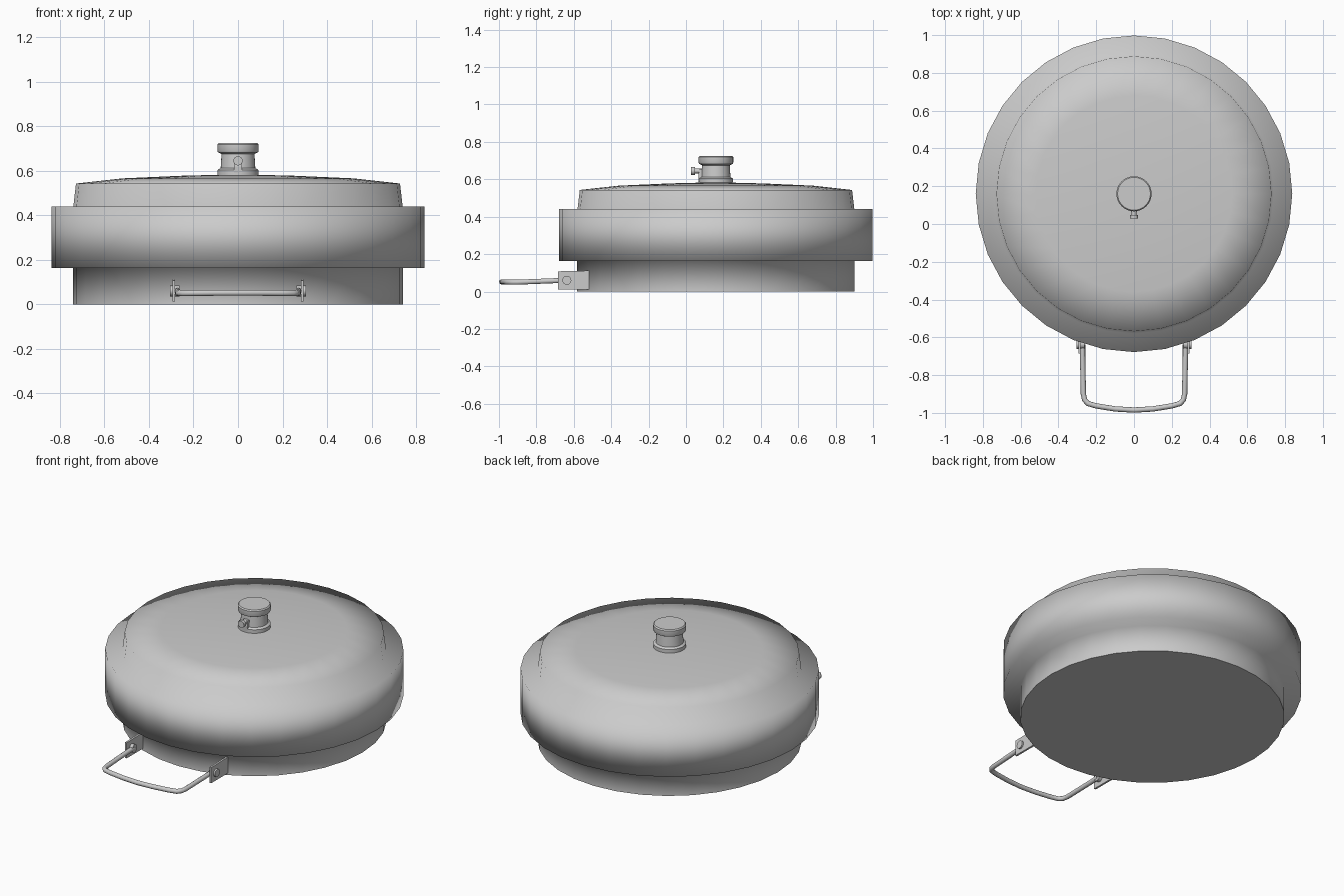
import bpy, bmesh, math
from mathutils import Vector

if "Cube" in bpy.data.objects:
    bpy.data.objects.remove(bpy.data.objects["Cube"])

CY = 0.16  # the round body sits behind the handle


def lathe(name, profile, sides, y=CY):
    """Revolve an (r, z) profile around the vertical axis at (0, y)."""
    bm = bmesh.new()
    rings = []
    for r, z in profile:
        ring = []
        for i in range(sides):
            a = 2 * math.pi * i / sides
            ring.append(bm.verts.new((r * math.cos(a), y + r * math.sin(a), z)))
        rings.append(ring)
    for lo, hi in zip(rings, rings[1:]):
        for i in range(sides):
            j = (i + 1) % sides
            bm.faces.new((lo[i], lo[j], hi[j], hi[i]))
    bm.faces.new(rings[0][::-1])
    bm.faces.new(rings[-1])
    return finish(name, bm)


def finish(name, bm):
    mesh = bpy.data.meshes.new(name)
    bm.to_mesh(mesh)
    bm.free()
    ob = bpy.data.objects.new(name, mesh)
    bpy.context.collection.objects.link(ob)
    return ob


def smooth(ob, angle=None):
    bpy.ops.object.select_all(action='DESELECT')
    bpy.context.view_layer.objects.active = ob
    ob.select_set(True)
    if angle is None:
        bpy.ops.object.shade_smooth()
    else:
        bpy.ops.object.shade_smooth_by_angle(angle=math.radians(angle))


def prism(name, outline, x0, x1):
    """Extrude a (y, z) outline from x0 to x1."""
    bm = bmesh.new()
    face = bm.faces.new([bm.verts.new((x0, y, z)) for y, z in outline])
    out = bmesh.ops.extrude_face_region(bm, geom=[face])
    moved = [v for v in out['geom'] if isinstance(v, bmesh.types.BMVert)]
    bmesh.ops.translate(bm, verts=moved, vec=(x1 - x0, 0, 0))
    bmesh.ops.recalc_face_normals(bm, faces=bm.faces)
    return finish(name, bm)


def rod(name, start, end, radius, sides=12):
    """Cylinder between two points."""
    a, b = Vector(start), Vector(end)
    bpy.ops.mesh.primitive_cylinder_add(vertices=sides, radius=radius, depth=(b - a).length,
                                        location=(a + b) / 2)
    ob = bpy.context.object
    ob.name = name
    ob.rotation_euler = (b - a).to_track_quat('Z', 'Y').to_euler()
    smooth(ob, 40)
    return ob


# Stepped round body: base, wide band and shallow domed top
body = lathe("body", [(0.742, 0), (0.742, 0.163), (0.838, 0.163), (0.838, 0.44),
                      (0.74, 0.44), (0.728, 0.543), (0.52, 0.566), (0.25, 0.578),
                      (0.09, 0.582)], 32)
smooth(body)
body.data.polygons[-2].use_smooth = False

# Central knob: flange, neck and cap
knob = lathe("top_knob", [(0.092, 0.578), (0.092, 0.604), (0.078, 0.612), (0.074, 0.675),
                          (0.09, 0.683), (0.093, 0.69), (0.093, 0.718), (0.087, 0.725)], 32)
smooth(knob, 40)

# Small pin with a hanging tab on the front of the knob
rod("pin_shaft", (0, 0.10, 0.645), (0, 0.045, 0.645), 0.013)
rod("pin_head", (0, 0.048, 0.645), (0, 0.028, 0.645), 0.021, 16)
prism("pin_tab", [(0.092, 0.655), (0.072, 0.655), (0.066, 0.62), (0.068, 0.59),
                  (0.092, 0.59)], -0.017, 0.017)

# Handle brackets with bolts, one per side
for side, s in (("left", -1), ("right", 1)):
    prism(side + "_bracket", [(-0.685, 0.012), (-0.685, 0.108), (-0.50, 0.112),
                              (-0.50, 0.012)], s * 0.283, s * 0.295)
    rod(side + "_bolt", (s * 0.262, -0.637, 0.06), (s * 0.305, -0.637, 0.06), 0.024, 16)

# Bent wire handle as a mirrored path
half = [(0.272, -0.637, 0.06), (0.272, -0.70, 0.058), (0.270, -0.80, 0.054),
        (0.268, -0.90, 0.050), (0.262, -0.93, 0.050), (0.245, -0.95, 0.050),
        (0.20, -0.963, 0.051), (0.10, -0.979, 0.052)]
path = half + [(0, -0.985, 0.052)] + [(-x, y, z) for x, y, z in reversed(half)]
curve = bpy.data.curves.new("wire_handle", 'CURVE')
curve.dimensions = '3D'
curve.bevel_depth = 0.014
curve.bevel_resolution = 3
curve.use_fill_caps = True
spline = curve.splines.new('POLY')
spline.points.add(len(path) - 1)
for point, co in zip(spline.points, path):
    point.co = (*co, 1)
spline.use_smooth = True
bpy.context.collection.objects.link(bpy.data.objects.new("wire_handle", curve))
